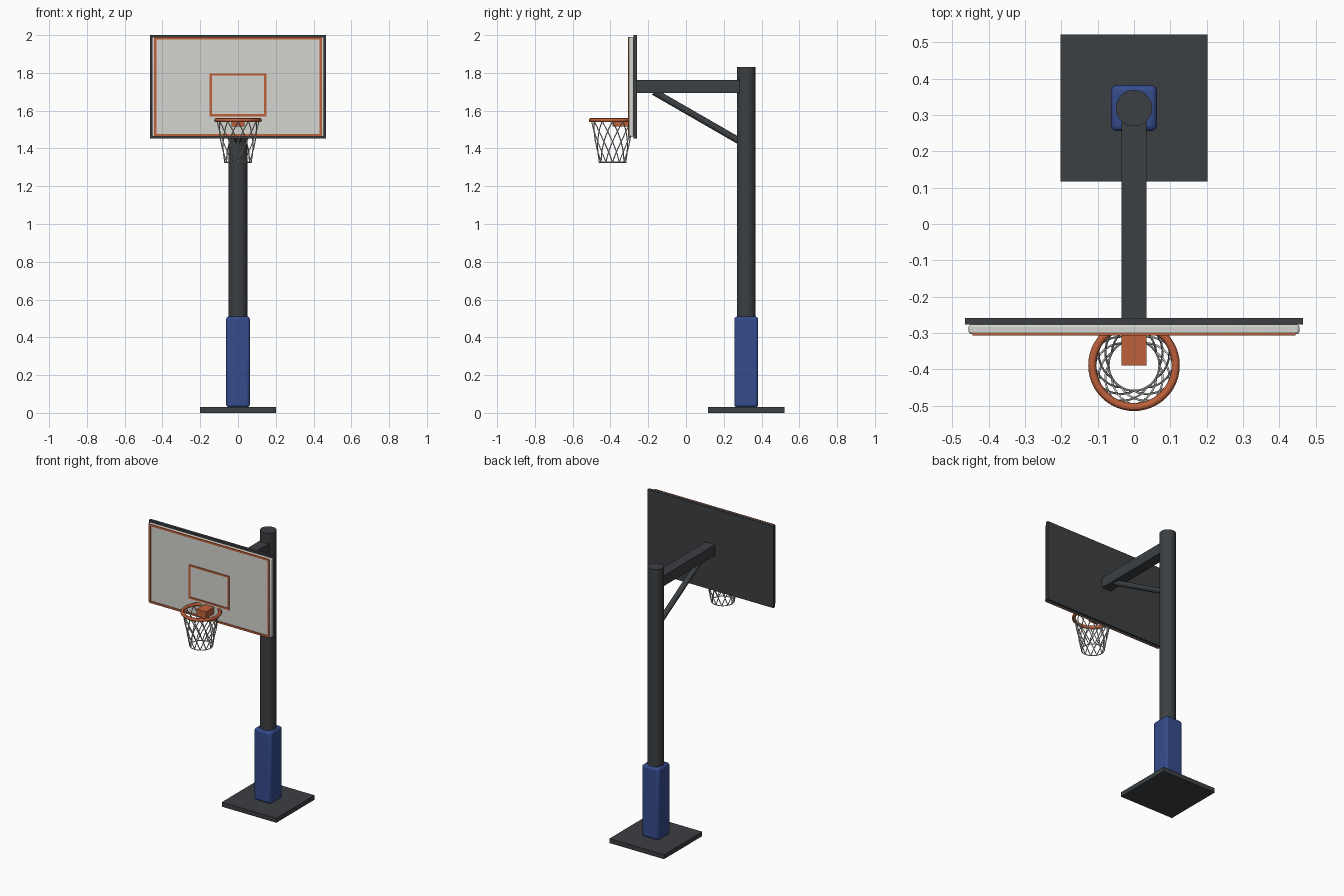
import bpy
from math import sin, cos, pi
from mathutils import Vector

if "Cube" in bpy.data.objects:
    bpy.data.objects.remove(bpy.data.objects["Cube"])

def material(name, rgb):
    m = bpy.data.materials.new(name)
    m.diffuse_color = (*rgb, 1)
    m.use_nodes = True
    m.node_tree.nodes["Principled BSDF"].inputs["Base Color"].default_value = m.diffuse_color
    return m

DARK = material("dark_steel", (0.045, 0.05, 0.055))
BLUE = material("blue_pad", (0.035, 0.07, 0.26))
WHITE = material("white_board", (0.66, 0.66, 0.63))
ORANGE = material("orange_paint", (0.52, 0.12, 0.045))
CORD = material("net_cord", (0.66, 0.66, 0.63))
POLE_Y, RING_Y = 0.319, -0.389

def box(name, lo, hi, mat, bevel=0, segments=3):
    lo, hi = Vector(lo), Vector(hi)
    bpy.ops.mesh.primitive_cube_add(size=1, location=(lo + hi) / 2)
    o = bpy.context.object
    o.name = name
    o.scale = hi - lo
    bpy.ops.object.transform_apply(location=False, rotation=False, scale=True)
    o.data.materials.append(mat)
    if bevel:
        b = o.modifiers.new("bevel", 'BEVEL')
        b.width, b.segments = bevel, segments
        bpy.ops.object.shade_smooth_by_angle()
    return o

def rod(name, a, b, radius, mat, sides=32):
    a, b = Vector(a), Vector(b)
    d = b - a
    bpy.ops.mesh.primitive_cylinder_add(vertices=sides, radius=radius, depth=d.length, location=(a + b) / 2,
                                        rotation=d.to_track_quat('Z', 'Y').to_euler())
    o = bpy.context.object
    o.name = name
    o.data.materials.append(mat)
    bpy.ops.object.shade_smooth_by_angle()
    return o

def torus(name, z, major, minor, mat, minor_segments):
    bpy.ops.mesh.primitive_torus_add(location=(0, RING_Y, z), major_radius=major, minor_radius=minor,
                                     major_segments=48, minor_segments=minor_segments)
    o = bpy.context.object
    o.name = name
    o.data.materials.append(mat)
    bpy.ops.object.shade_smooth_by_angle()

def painted_rectangle(name, half, z0, z1, w):
    y0, y1 = -0.307, -0.300
    for side, s in (("left", -1), ("right", 1)):
        xs = sorted((s * half, s * (half - w)))
        box(f"{name}_{side}", (xs[0], y0, z0), (xs[1], y1, z1), ORANGE)
    box(f"{name}_bottom", (-half + w, y0, z0), (half - w, y1, z0 + w), ORANGE)
    box(f"{name}_top", (-half + w, y0, z1 - w), (half - w, y1, z1), ORANGE)

# Stand
box("base_plate", (-0.202, 0.117, 0), (0.202, 0.521, 0.03), DARK)
rod("pole", (0, POLE_Y, 0.02), (0, POLE_Y, 1.83), 0.05, DARK)
box("pole_pad", (-0.063, POLE_Y - 0.063, 0.03), (0.063, POLE_Y + 0.063, 0.51), BLUE, 0.015)
box("support_arm", (-0.035, -0.262, 1.693), (0.035, POLE_Y, 1.763), DARK)
rod("diagonal_brace", (0, -0.17, 1.70), (0, 0.29, 1.435), 0.018, DARK, 16)

# Backboard with painted lines
box("board_frame", (-0.465, -0.277, 1.453), (0.465, -0.259, 2.0), DARK)
box("board_panel", (-0.455, -0.303, 1.463), (0.455, -0.277, 1.99), WHITE, 0.006, 2)
painted_rectangle("border_line", 0.445, 1.463, 1.99, 0.013)
painted_rectangle("target_line", 0.15, 1.57, 1.797, 0.012)

# Hoop
box("ring_bracket", (-0.035, -0.39, 1.515), (0.035, -0.30, 1.56), ORANGE)
torus("hoop_ring", 1.55, 0.115, 0.011, ORANGE, 12)

# Net: two sets of crossing cords and a bottom loop
curve = bpy.data.curves.new("net_cords", 'CURVE')
curve.dimensions = '3D'
curve.bevel_depth, curve.bevel_resolution = 0.003, 1
curve.use_fill_caps = True
COUNT, STEPS, TWIST = 12, 6, pi / 3
for i in range(COUNT):
    for s in (-1, 1):
        sp = curve.splines.new('POLY')
        sp.points.add(STEPS)
        for k, p in enumerate(sp.points):
            t = k / STEPS
            a = 2 * pi * i / COUNT + s * TWIST * t
            r = 0.111 - 0.041 * t
            p.co = (r * cos(a), r * sin(a), 1.545 - 0.218 * t, 1)
curve.materials.append(CORD)
net = bpy.data.objects.new("net_cords", curve)
net.location = (0, RING_Y, 0)
bpy.context.collection.objects.link(net)
torus("net_bottom_loop", 1.327, 0.07, 0.003, CORD, 8)
